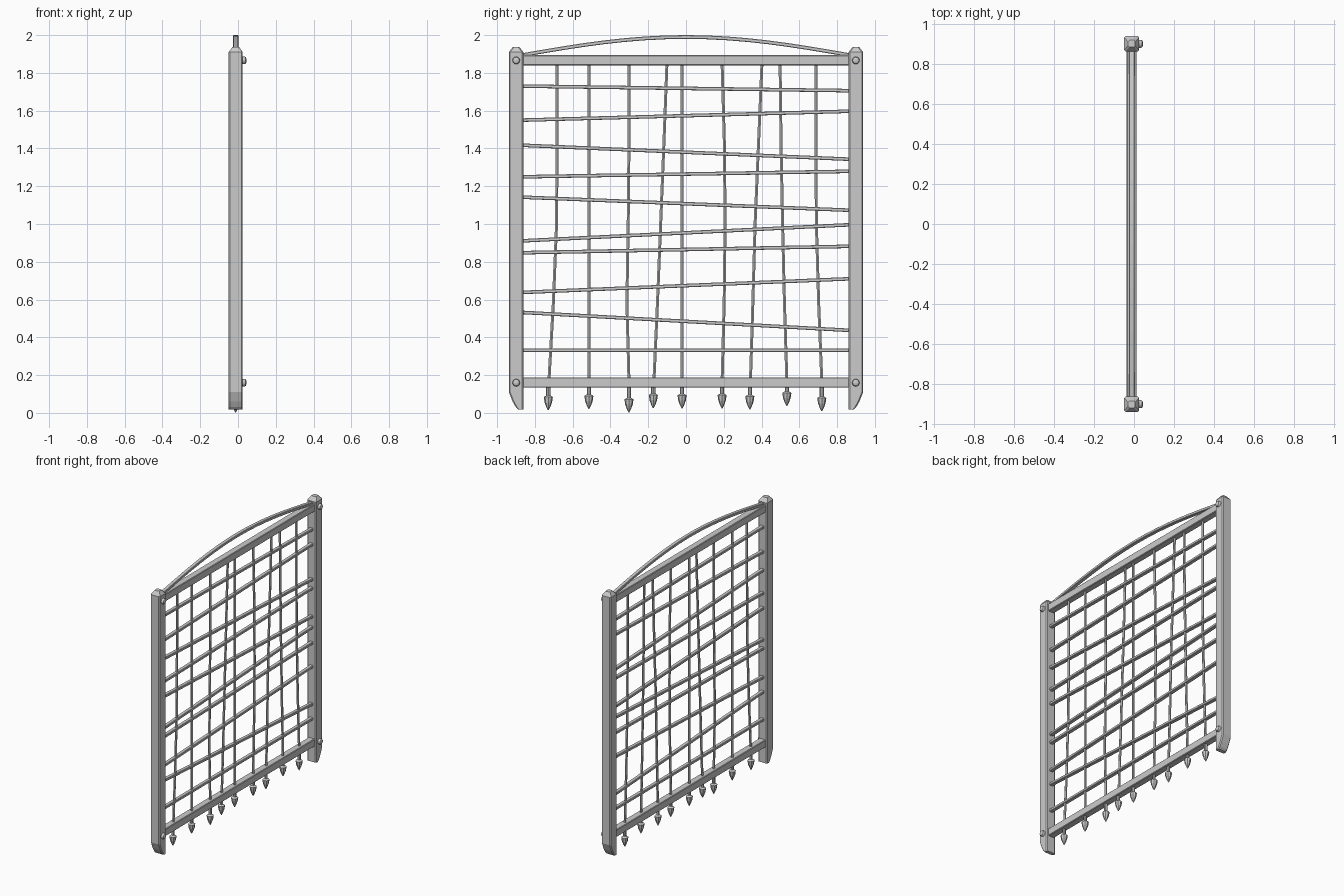
import bpy, bmesh, math
from mathutils import Vector

if "Cube" in bpy.data.objects:
    bpy.data.objects.remove(bpy.data.objects["Cube"])

CX = -0.012  # centre plane of the gate


def loft(name, rings, smooth=False):
    """Skin a list of equal-length point rings and cap both ends."""
    bm = bmesh.new()
    vs = [[bm.verts.new(p) for p in r] for r in rings]
    n = len(rings[0])
    for a, b in zip(vs, vs[1:]):
        for i in range(n):
            j = (i + 1) % n
            bm.faces.new((a[i], a[j], b[j], b[i]))
    bm.faces.new(vs[0][::-1])
    bm.faces.new(vs[-1])
    bmesh.ops.recalc_face_normals(bm, faces=bm.faces)
    me = bpy.data.meshes.new(name)
    bm.to_mesh(me)
    bm.free()
    ob = bpy.data.objects.new(name, me)
    bpy.context.collection.objects.link(ob)
    if smooth:
        bpy.ops.object.select_all(action='DESELECT')
        ob.select_set(True)
        bpy.context.view_layer.objects.active = ob
        bpy.ops.object.shade_smooth_by_angle(angle=math.radians(40))
    return ob


def bar(name, path, hx, hz, c):
    """Chamfered flat bar following (y, z) points."""
    sec = [(hx, hz - c), (hx - c, hz), (c - hx, hz), (-hx, hz - c),
           (-hx, c - hz), (c - hx, -hz), (hx - c, -hz), (hx, c - hz)]
    return loft(name, [[(CX + x, y, z + d) for x, d in sec] for y, z in path])


def lathe(name, base, axis, profile, n, smooth=True):
    """Round part: (radius, distance) profile along the X or Z axis."""
    rings = []
    for r, d in profile:
        ring = []
        for i in range(n):
            a = 2 * math.pi * i / n
            u, v = r * math.cos(a), r * math.sin(a)
            off = (d, u, v) if axis == 'X' else (u, v, d)
            ring.append(Vector(base) + Vector(off))
        rings.append(ring)
    return loft(name, rings, smooth)


# Side posts: pointed caps, outer foot corner rounded off
for s, side in ((-1, "left"), (1, "right")):
    rings = []
    for z, yi, yo, hx in ((0.017, .861, .888, .037), (0.03, .861, .901, .037),
                          (0.06, .861, .918, .037), (0.11, .861, .938, .037),
                          (1.91, .861, .938, .037), (1.937, .882, .917, .018)):
        c = 0.007
        pts = [(hx, yi + c), (hx, yo - c), (hx - c, yo), (c - hx, yo),
               (-hx, yo - c), (-hx, yi + c), (c - hx, yi), (hx - c, yi)]
        rings.append([(CX + x, s * y, z) for x, y in pts])
    loft(f"{side}_post", rings)
    # Domed bolts on the +x face
    for z, level in ((1.866, "top"), (0.16, "bottom")):
        lathe(f"{side}_{level}_bolt", (0.015, s * 0.899, z), 'X',
              [(.02, 0), (.02, .02), (.017, .026), (.01, .029), (.003, .03)], 12)

# Top and bottom rails
for name, z in (("top_rail", 1.867), ("bottom_rail", 0.161)):
    bar(name, [(-.868, z), (.868, z)], .025, .027, .004)

# Arched bar above the top rail
bar("arch", [(.868 * t, 1.894 + .096 * math.cos(math.pi / 2 * t))
             for t in [i / 8 - 1 for i in range(17)]], .014, .01, .003)

# Uneven horizontal bars (height at left end, at right end)
for i, (a, b) in enumerate(((1.73, 1.706), (1.55, 1.597), (1.417, 1.343),
                            (1.25, 1.279), (1.142, 1.073), (.911, .996),
                            (.848, .882), (.638, .71), (.532, .437),
                            (.331, .331))):
    bar(f"cross_bar_{i + 1}", [(-.865, a), (.865, b)], .014, .0095, .003)

# Bent vertical rods: y at evenly spaced heights from top to bottom; spear tip z
rods = (((-.683, -.683, -.685, -.702, -.726), .018),
        ((-.514, -.514, -.514, -.514, -.514), .024),
        ((-.302, -.302, -.306, -.313, -.302), .006),
        ((-.101, -.117, -.134, -.151, -.170), .029),
        ((-.021, -.021, -.021, -.021, -.021), .027),
        ((.191, .203, .207, .202, .191), .028),
        ((.402, .384, .366, .354, .341), .022),
        ((.498, .503, .511, .521, .534), .040),
        ((.688, .688, .690, .702, .719), .013))
for i, (ys, tip) in enumerate(rods):
    rings = []
    for k, y in enumerate(ys):
        z = 1.85 - k * 0.421
        rings.append([(CX + .009 * math.cos(a), y + .009 * math.sin(a), z)
                      for a in [math.pi / 3 * j for j in range(6)]])
    loft(f"rod_{i + 1}", rings)
    # Spear head below the bottom rail
    lathe(f"spear_head_{i + 1}", (CX, ys[-1] - .003 * (ys[0] > ys[-1]), tip), 'Z',
          [(.002, -.004), (.011, .014), (.020, .038), (.024, .066),
           (.011, .074), (.011, .16 - tip)], 8, smooth=False)
